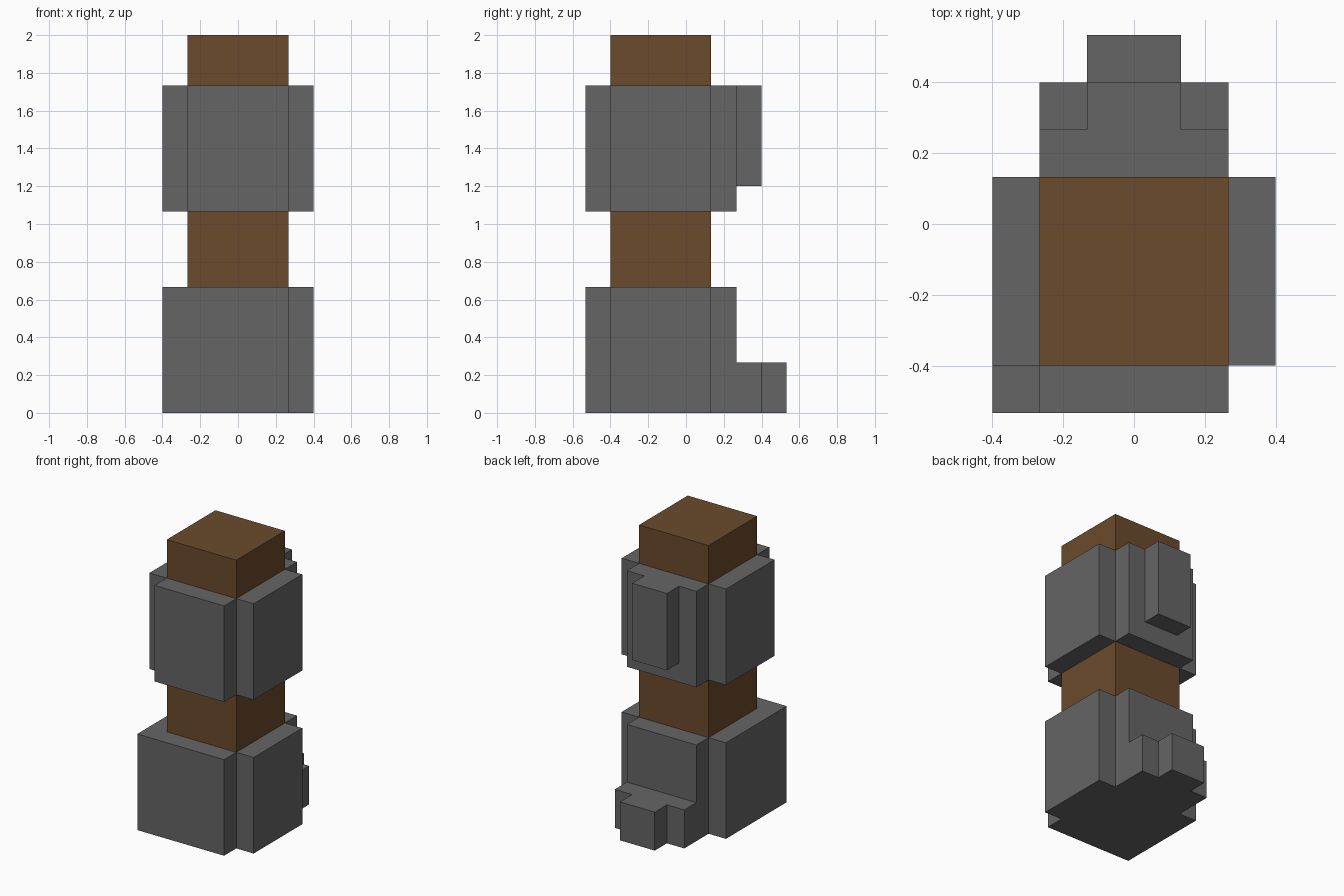
import bpy
import bmesh

cube = bpy.data.objects.get("Cube")
if cube:
    bpy.data.objects.remove(cube, do_unlink=True)

U = 2 / 15  # one block unit; the model is 15 units tall


def make_material(name, rgb):
    mat = bpy.data.materials.new(name)
    mat.use_nodes = True
    colour = (*rgb, 1)
    mat.diffuse_color = colour
    bsdf = next(n for n in mat.node_tree.nodes if n.type == 'BSDF_PRINCIPLED')
    bsdf.inputs["Base Color"].default_value = colour
    return mat


grey = make_material("stone grey", (0.130, 0.130, 0.130))
brown = make_material("wood brown", (0.147, 0.069, 0.025))


def prism(name, outline, z0, z1, mat):
    """Extrude a plan outline (in block units, counter-clockwise) from z0 to z1."""
    bm = bmesh.new()
    base = bm.faces.new([bm.verts.new((x * U, y * U, z0 * U)) for x, y in outline])
    extruded = bmesh.ops.extrude_face_region(bm, geom=[base], use_keep_orig=True)
    top = [v for v in extruded["geom"] if isinstance(v, bmesh.types.BMVert)]
    bmesh.ops.translate(bm, verts=top, vec=(0, 0, (z1 - z0) * U))
    bmesh.ops.recalc_face_normals(bm, faces=bm.faces)
    mesh = bpy.data.meshes.new(name)
    bm.to_mesh(mesh)
    bm.free()
    mesh.materials.append(mat)
    obj = bpy.data.objects.new(name, mesh)
    bpy.context.collection.objects.link(obj)
    return obj


def rect(x0, x1, y0, y1):
    return [(x0, y0), (x1, y0), (x1, y1), (x0, y1)]


# Outline shared by both collars: every corner notched except front right
shared = [(2, -4), (2, -3), (3, -3), (3, 1), (2, 1), (2, 2), (-2, 2), (-2, 1), (-3, 1)]

# Square wooden post running through both collars
prism("wooden_post", rect(-2, 2, -3, 1), 4, 15, brown)

# Lower collar has a filled front right corner, upper collar has it notched
prism("lower_collar", shared + [(-3, -4)], 0, 5, grey)
prism("upper_collar", shared + [(-3, -3), (-2, -3), (-2, -4)], 8, 13, grey)

# Stepped foot and upright rib on the back
prism("back_foot", [(-2, 2), (2, 2), (2, 3), (1, 3), (1, 4), (-1, 4), (-1, 3), (-2, 3)],
      0, 2, grey)
prism("back_rib", rect(-1, 1, 2, 3), 9, 13, grey)
